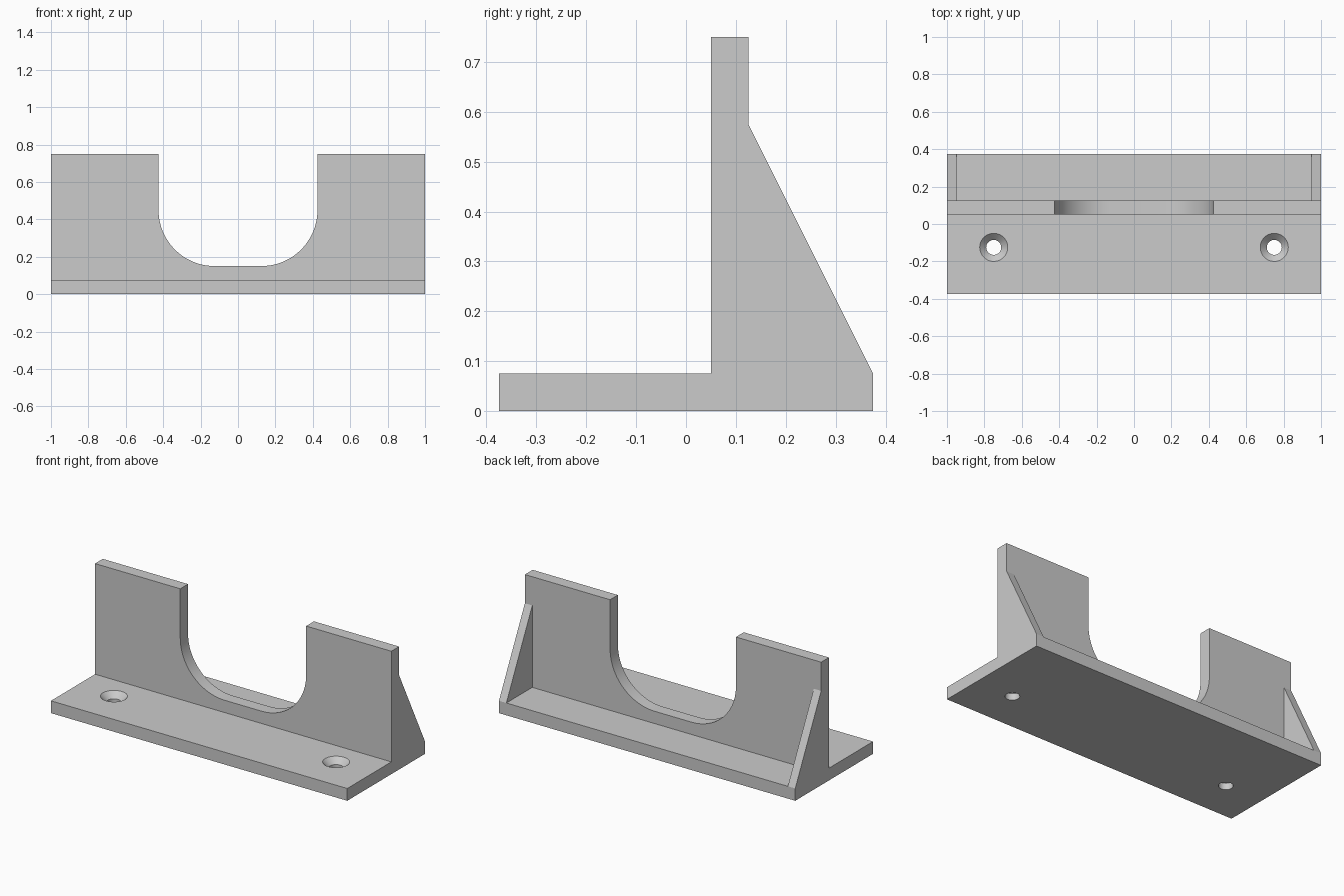
import bpy
import bmesh
from math import sin, cos, pi, radians
from mathutils import Matrix, Vector

cube = bpy.data.objects.get("Cube")
if cube:
    bpy.data.objects.remove(cube, do_unlink=True)

grey = bpy.data.materials.new("plain grey")
grey.use_nodes = True
GREY = (0.6, 0.6, 0.6, 1)
grey.diffuse_color = GREY
grey.node_tree.nodes["Principled BSDF"].inputs["Base Color"].default_value = GREY

BASE_TOP = 0.075
WALL_FRONT, WALL_BACK = 0.05, 0.125
DEPTH = 0.375
HEIGHT = 0.75


def make_object(name, bm):
    bmesh.ops.recalc_face_normals(bm, faces=bm.faces)
    mesh = bpy.data.meshes.new(name)
    bm.to_mesh(mesh)
    bm.free()
    mesh.materials.append(grey)
    obj = bpy.data.objects.new(name, mesh)
    bpy.context.collection.objects.link(obj)
    return obj


def prism(name, points, offset):
    """Extrude a closed outline of 3D points along an offset."""
    bm = bmesh.new()
    face = bm.faces.new([bm.verts.new(p) for p in points])
    result = bmesh.ops.extrude_face_region(bm, geom=[face], use_keep_orig=True)
    moved = [v for v in result["geom"] if isinstance(v, bmesh.types.BMVert)]
    bmesh.ops.translate(bm, verts=moved, vec=Vector(offset))
    return make_object(name, bm)


def cone(name, x, y, z0, z1, r0, r1):
    bm = bmesh.new()
    place = Matrix.Translation((x, y, (z0 + z1) / 2))
    bmesh.ops.create_cone(bm, cap_ends=True, segments=48, radius1=r0,
                          radius2=r1, depth=z1 - z0, matrix=place)
    return make_object(name, bm)


def combine(target, tool, operation):
    """Apply a boolean, then discard the tool object."""
    tool.hide_render = True
    mod = target.modifiers.new(operation.lower(), "BOOLEAN")
    mod.operation = operation
    mod.solver = "EXACT"
    mod.object = tool
    bpy.context.view_layer.objects.active = target
    bpy.ops.object.modifier_apply(modifier=mod.name)
    bpy.data.objects.remove(tool, do_unlink=True)


# Base plate and upright wall, as one profile along x
profile = [(-DEPTH, 0), (DEPTH, 0), (DEPTH, BASE_TOP), (WALL_BACK, BASE_TOP),
           (WALL_BACK, HEIGHT), (WALL_FRONT, HEIGHT),
           (WALL_FRONT, BASE_TOP), (-DEPTH, BASE_TOP)]
bracket = prism("bracket", [(-1, y, z) for y, z in profile], (2, 0, 0))

# Rounded notch through the wall
radius, centre_x, centre_z, steps = 0.3, 0.125, 0.45, 20
arc = [(centre_x + radius * sin(a), centre_z - radius * cos(a))
       for a in (pi / 2 * i / steps for i in range(steps + 1))]
right_half = arc + [(centre_x + radius, 1)]
outline = right_half + [(-x, z) for x, z in reversed(right_half)]
notch = prism("notch_cutter", [(x, 0, z) for x, z in outline], (0, 0.2, 0))
combine(bracket, notch, "DIFFERENCE")

# Countersunk screw holes in the base
for x in (-0.75, 0.75):
    combine(bracket, cone("shaft_cutter", x, -0.125, -0.1, 0.2, 0.04, 0.04),
            "DIFFERENCE")
    combine(bracket, cone("sink_cutter", x, -0.125, 0.035, 0.085, 0.035, 0.085),
            "DIFFERENCE")

# Sloping end gussets behind the wall
for x in (-1, 0.95):
    gusset = prism("gusset", [(x, WALL_BACK, BASE_TOP), (x, DEPTH, BASE_TOP),
                              (x, WALL_BACK, 0.575)], (0.05, 0, 0))
    combine(bracket, gusset, "UNION")

# Smooth the curved cuts and keep the corners crisp
bpy.ops.object.select_all(action="DESELECT")
bracket.select_set(True)
bpy.context.view_layer.objects.active = bracket
bpy.ops.object.shade_smooth_by_angle(angle=radians(25))
